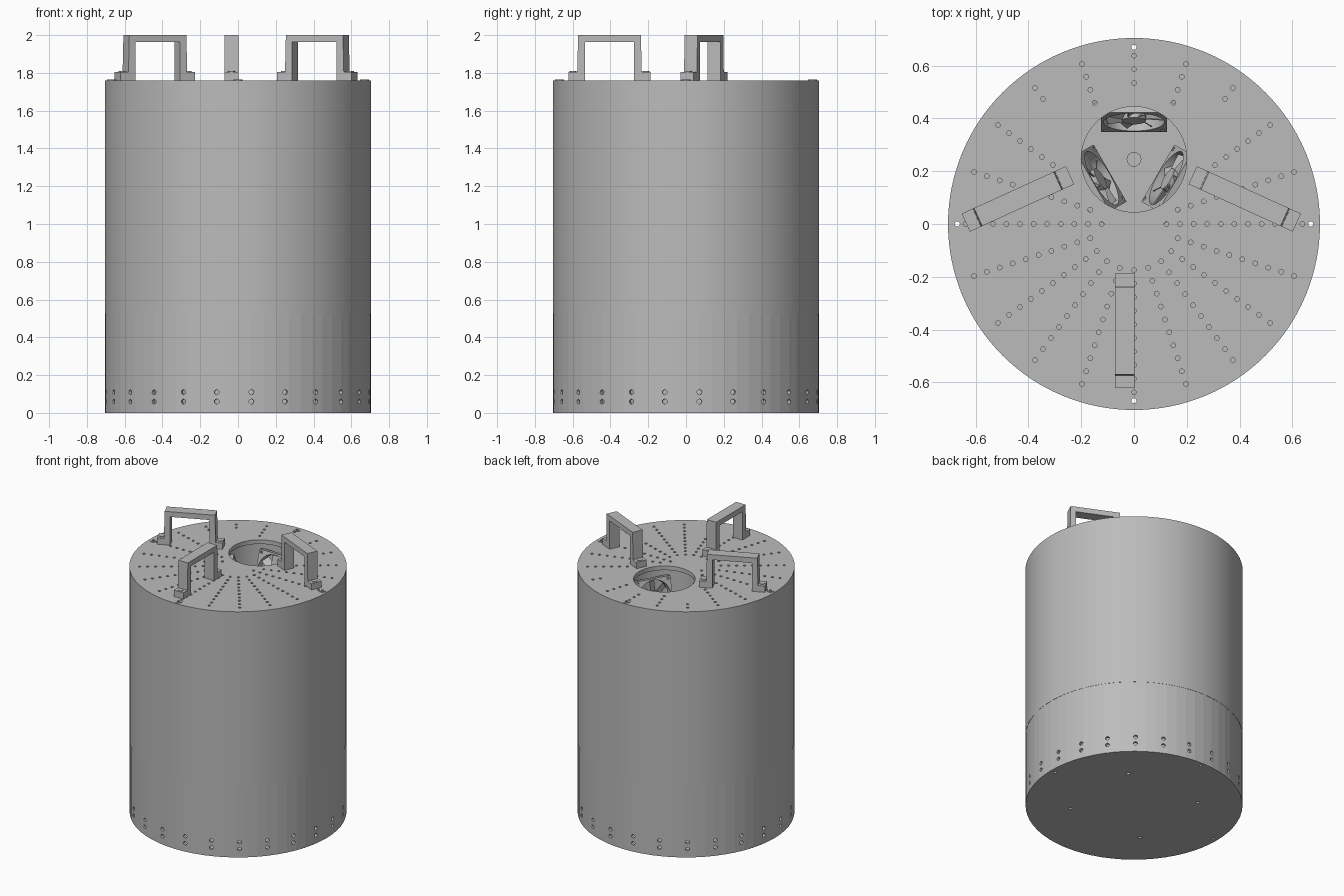
import bpy, bmesh, math
from math import pi, cos, sin, radians
from mathutils import Matrix, Vector

cube = bpy.data.objects.get("Cube")
if cube:
    bpy.data.objects.remove(cube, do_unlink=True)

grey = bpy.data.materials.new("light_grey_metal")
grey.use_nodes = True
colour = (0.5, 0.5, 0.5, 1)
grey.diffuse_color = colour
grey.node_tree.nodes["Principled BSDF"].inputs["Base Color"].default_value = colour

R, TOP, SEAM, LID = 0.705, 1.76, 0.52, 0.03
VENT = Vector((0, 0.245, 0))


def make(name, bm, smooth=False):
    mesh = bpy.data.meshes.new(name)
    bmesh.ops.recalc_face_normals(bm, faces=bm.faces)
    bm.to_mesh(mesh)
    bm.free()
    mesh.materials.append(grey)
    ob = bpy.data.objects.new(name, mesh)
    bpy.context.collection.objects.link(ob)
    if smooth:
        smooth_edges(ob)
    return ob


def smooth_edges(ob):
    bpy.ops.object.select_all(action="DESELECT")
    ob.select_set(True)
    bpy.context.view_layer.objects.active = ob
    bpy.ops.object.shade_smooth_by_angle(angle=radians(30))


def cyl(bm, r, z0, z1, x=0, y=0, seg=12, m=Matrix()):
    bmesh.ops.create_cone(bm, cap_ends=True, segments=seg, radius1=r, radius2=r, depth=z1 - z0,
                          matrix=m @ Matrix.Translation((x, y, (z0 + z1) / 2)))


def box(bm, lo, hi, m=Matrix()):
    lo, hi = Vector(lo), Vector(hi)
    bmesh.ops.create_cube(bm, size=1, matrix=m @ Matrix.Translation((lo + hi) / 2)
                          @ Matrix.Diagonal((hi - lo).to_4d()))


def tube(bm, r_out, r_in, z0, z1, x=0, y=0, seg=96, m=Matrix()):
    rings = [[bm.verts.new(m @ Vector((x + r * cos(2 * pi * i / seg), y + r * sin(2 * pi * i / seg), z)))
              for i in range(seg)] for r, z in ((r_out, z0), (r_out, z1), (r_in, z1), (r_in, z0))]
    for a, b in zip(rings, rings[1:] + rings[:1]):
        for i in range(seg):
            j = (i + 1) % seg
            bm.faces.new((a[i], a[j], b[j], b[i]))


def cut(ob, cutter_bm):
    """Subtract a set of cutters and keep only the result."""
    cutter = make("cutter", cutter_bm)
    cutter.hide_render = True
    mod = ob.modifiers.new("holes", "BOOLEAN")
    mod.object, mod.operation, mod.solver = cutter, "DIFFERENCE", "EXACT"
    bpy.context.view_layer.update()
    ob_eval = ob.evaluated_get(bpy.context.evaluated_depsgraph_get())
    mesh = bpy.data.meshes.new_from_object(ob_eval)
    ob.modifiers.clear()
    ob.data = mesh
    bpy.data.objects.remove(cutter, do_unlink=True)


corners = [(0.67 * cos(k * pi / 2), 0.67 * sin(k * pi / 2)) for k in range(4)]

# Upper shell
bm = bmesh.new()
tube(bm, R, 0.69, SEAM, TOP - LID, seg=128)
make("upper_shell", bm, True)

# Lower sleeve with two rows of fixing holes
bm = bmesh.new()
tube(bm, R - 0.001, 0.685, LID, SEAM, seg=64)
sleeve = make("lower_sleeve", bm)
bm = bmesh.new()
for k in range(24):
    for z in (0.06, 0.11):
        m = Matrix.Rotation(radians(5.8 + 15 * k), 4, "Z") @ Matrix.Translation((0, 0, z)) \
            @ Matrix.Rotation(pi / 2, 4, "Y")
        cyl(bm, 0.013, 0.66, 0.73, m=m)
cut(sleeve, bm)

# Bottom plate with screw holes
bm = bmesh.new()
cyl(bm, R - 0.001, 0, LID, seg=64)
base = make("bottom_plate", bm)
bm = bmesh.new()
for x, y in corners:
    cyl(bm, 0.01, -0.1, 0.1, x, y)
for k in range(4):
    a = pi / 4 + k * pi / 2
    cyl(bm, 0.012, -0.1, 0.1, 0.415 * cos(a), 0.415 * sin(a))
cut(base, bm)

# Lid with off-centre opening and radial perforations
bm = bmesh.new()
cyl(bm, R, TOP - LID, TOP, seg=128)
lid = make("lid", bm)
bm = bmesh.new()
cyl(bm, 0.2, TOP - 0.1, TOP + 0.1, VENT.x, VENT.y, seg=64)
for x, y in corners:
    cyl(bm, 0.01, TOP - 0.1, TOP + 0.1, x, y)
for k in range(20):
    a = radians(18 * k)
    for i in range(11 if k in (0, 10) else 10):
        r = 0.638 - 0.0515 * i
        p = Vector((r * cos(a), r * sin(a), 0))
        blocked = (p - VENT).length < 0.25 or (k in (3, 7) and r < 0.57)
        if not blocked:
            cyl(bm, 0.009, TOP - 0.1, TOP + 0.1, p.x, p.y, seg=10)
cut(lid, bm)
smooth_edges(lid)

# Washers around the lid screws
bm = bmesh.new()
for x, y in corners:
    tube(bm, 0.023, 0.01, TOP, TOP + 0.004, x, y, seg=16)
make("lid_washers", bm)


# Three lifting handles
def handle(name, x, y, angle):
    bm = bmesh.new()
    m = Matrix.Translation((x, y, TOP)) @ Matrix.Rotation(radians(angle), 4, "Z")
    w = 0.0375
    # Tapered hoop extruded across its width
    outer = [(-0.172, 0), (-0.166, 0.24), (0.166, 0.24), (0.172, 0)]
    inner = [(0.13, 0), (0.13, 0.203), (-0.13, 0.203), (-0.13, 0)]
    face = bm.faces.new([bm.verts.new(m @ Vector((u, -w, v))) for u, v in outer + inner])
    ext = bmesh.ops.extrude_face_region(bm, geom=[face])
    shift = m.to_3x3() @ Vector((0, 2 * w, 0))
    bmesh.ops.translate(bm, vec=shift, verts=[v for v in ext["geom"] if isinstance(v, bmesh.types.BMVert)])
    for s in (-1, 1):
        a, b = sorted((s * 0.168, s * 0.217))
        box(bm, (a, -w, 0), (b, w, 0.045), m)
        cyl(bm, 0.018, 0.045, 0.049, s * 0.193, 0, m=m)
    make(name, bm)


handle("front_handle", -0.035, -0.405, 90)
handle("left_handle", 0.42, 0.095, -24.5)
handle("right_handle", -0.44, 0.095, 24.5)

# Chamber below the opening
bm = bmesh.new()
tube(bm, 0.27, 0.26, 1.38, TOP - LID, VENT.x, VENT.y, seg=48)
cyl(bm, 0.27, 1.37, 1.38, VENT.x, VENT.y, seg=48)
cyl(bm, 0.028, 1.38, 1.39, VENT.x, VENT.y, seg=16)
make("vent_chamber", bm, True)


# Fans leaning around the chamber, facing inward and slightly up
def fan(name, angle):
    m = Matrix.Translation(VENT + Vector((0, 0, 1.56))) @ Matrix.Rotation(radians(angle), 4, "Z") \
        @ Matrix.Translation((0.165, 0, 0)) @ Matrix.Rotation(radians(-73), 4, "Y")
    bm = bmesh.new()
    box(bm, (-0.125, -0.125, -0.025), (0.125, 0.125, 0.025))
    frame = make(name + "_frame", bm)
    bm = bmesh.new()
    cyl(bm, 0.115, -0.1, 0.1, seg=40)
    for x in (-0.108, 0.108):
        for y in (-0.108, 0.108):
            cyl(bm, 0.009, -0.1, 0.1, x, y)
    cut(frame, bm)
    frame.matrix_world = m
    smooth_edges(frame)
    bm = bmesh.new()
    cyl(bm, 0.045, -0.02, 0.02, seg=24)
    for k in range(7):
        blade = Matrix.Rotation(2 * pi * k / 7, 4, "Z") @ Matrix.Rotation(radians(35), 4, "X")
        box(bm, (0.04, -0.028, -0.002), (0.108, 0.028, 0.002), blade)
    for k in range(4):
        box(bm, (0.03, -0.005, -0.025), (0.12, 0.005, -0.02), Matrix.Rotation(k * pi / 2, 4, "Z"))
    rotor = make(name + "_rotor", bm)
    rotor.matrix_world = m


for name, angle in (("back_fan", 90), ("right_fan", 210), ("left_fan", 330)):
    fan(name, angle)
